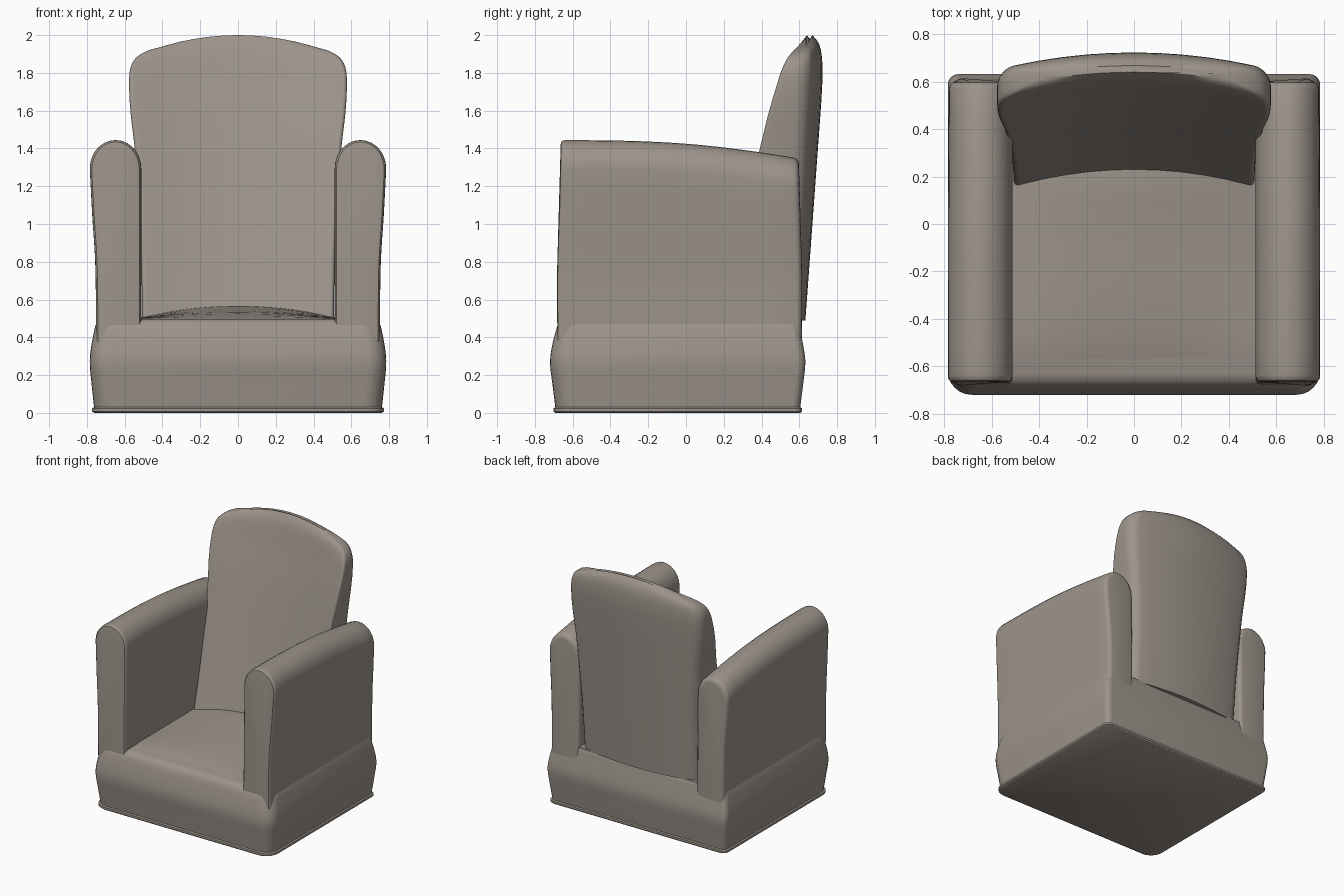
import bpy, bmesh
from math import sin, cos, pi, radians

cube = bpy.data.objects.get("Cube")
if cube:
    bpy.data.objects.remove(cube)

fabric = bpy.data.materials.new("taupe_fabric")
fabric.use_nodes = True
COLOR = (0.335, 0.295, 0.258, 1)
fabric.diffuse_color = COLOR
fabric.node_tree.nodes["Principled BSDF"].inputs["Base Color"].default_value = COLOR


def loft(name, rings, angle=40):
    """Skin a list of closed rings and cap both ends."""
    bm = bmesh.new()
    rows = [[bm.verts.new(p) for p in ring] for ring in rings]
    n = len(rows[0])
    for a, b in zip(rows, rows[1:]):
        for i in range(n):
            j = (i + 1) % n
            bm.faces.new((a[i], a[j], b[j], b[i]))
    bm.faces.new(rows[0][::-1])
    bm.faces.new(rows[-1])
    bmesh.ops.recalc_face_normals(bm, faces=bm.faces)
    mesh = bpy.data.meshes.new(name)
    bm.to_mesh(mesh)
    bm.free()
    mesh.materials.append(fabric)
    ob = bpy.data.objects.new(name, mesh)
    bpy.context.collection.objects.link(ob)
    bpy.ops.object.select_all(action='DESELECT')
    ob.select_set(True)
    bpy.context.view_layer.objects.active = ob
    bpy.ops.object.shade_smooth_by_angle(angle=radians(angle))
    return ob


def smooth(keys, t):
    """Interpolate (t, value...) keys with a Catmull-Rom curve."""
    k = max(i for i in range(len(keys) - 1) if keys[i][0] <= t or i == 0)
    a, b = keys[k], keys[k + 1]
    p, q = keys[max(k - 1, 0)], keys[min(k + 2, len(keys) - 1)]
    h = b[0] - a[0]
    s = (t - a[0]) / h
    out = []
    for c in range(1, len(a)):
        m0 = (b[c] - p[c]) / (b[0] - p[0]) * h
        m1 = (q[c] - a[c]) / (q[0] - a[0]) * h
        out.append((2*s**3 - 3*s*s + 1) * a[c] + (s**3 - 2*s*s + s) * m0
                   + (3*s*s - 2*s**3) * b[c] + (s**3 - s*s) * m1)
    return out


def steps(a, b, n):
    return [a + (b - a) * i / n for i in range(n + 1)]


# Plinth: bulging upholstered base with rounded corners and a thin bottom lip
def rounded_rect(w, front, back, z, r_front=0.1, r_back=0.045):
    pts = []
    for sx, y, r, start in ((1, front, r_front, -pi/2), (1, back, r_back, 0),
                            (-1, back, r_back, pi/2), (-1, front, r_front, pi)):
        cy = y + r if y == front else y - r
        for a in steps(start, start + pi/2, 6):
            pts.append((sx * (w - r) + r * cos(a), cy + r * sin(a), z))
    return pts


base_keys = [(0.03, 0.762, -0.692, 0.605), (0.15, 0.775, -0.707, 0.62),
             (0.27, 0.785, -0.72, 0.632), (0.36, 0.776, -0.708, 0.62),
             (0.46, 0.756, -0.682, 0.6)]
base = [rounded_rect(0.762, -0.693, 0.606, 0.0), rounded_rect(0.772, -0.702, 0.614, 0.008),
        rounded_rect(0.772, -0.702, 0.614, 0.024)]
base += [rounded_rect(*smooth(base_keys, z), z) for z in steps(0.03, 0.46, 14)]
base += [rounded_rect(0.745, -0.665, 0.597, 0.485), rounded_rect(0.72, -0.63, 0.59, 0.497)]
loft("base", base)

# Seat: crowned cushion rolling over the front edge
seat_keys = [(-0.685, 0.42), (-0.66, 0.462), (-0.6, 0.49), (-0.4, 0.525),
             (0, 0.55), (0.25, 0.565), (0.597, 0.5)]
seat_y = [-0.685, -0.675, -0.66, -0.63] + steps(-0.6, 0.597, 12)
seat = []
for x in steps(-0.53, 0.53, 14):
    edge = (x / 0.53) ** 2
    top = []
    for y in seat_y:
        z = smooth(seat_keys, y)[0]
        top.append((x, y, z - edge * max(0, z - 0.5)))
    seat.append([(x, -0.685, 0.3)] + top + [(x, 0.597, 0.3)])
loft("seat", seat)

# Arms: upright panels with a rolled top that slopes down to the rear
top_keys = [(-0.7, 1.445), (-0.3, 1.44), (0, 1.425), (0.3, 1.393), (0.62, 1.345)]
outer_keys = [(0.3, 0.752), (0.5, 0.752), (0.8, 0.756), (1.05, 0.772), (1.3, 0.785)]
bow_keys = [(0.3, 0.012), (0.75, 0.014), (1.1, 0.003), (1.5, -0.006)]


def arm_ring(side, y, inset):
    top = smooth(top_keys, y)[0] - inset
    shoulder = top - 0.15 + inset * 0.3
    pts = []
    for z in steps(0.3, shoulder, 10):
        pts.append((smooth(outer_keys, min(z, 1.3))[0] - inset, z))
    x_out, x_in = pts[-1][0], 0.512 + inset
    mid, rad = (x_out + x_in) / 2, (x_out - x_in) / 2
    for a in steps(0, pi, 14)[1:]:
        pts.append((mid + rad * cos(a), shoulder + (top - shoulder) * sin(a)))
    pts.append((x_in, 0.3))
    end = (y + 0.03) / 0.63
    return [(side * x, y + end * smooth(bow_keys, z)[0], z) for x, z in pts]


for side, label in ((1, "left"), (-1, "right")):
    stations = [(-0.668, 0.025), (-0.665, 0.01), (-0.655, 0.002)]
    stations += [(y, 0) for y in steps(-0.64, 0.57, 12)]
    stations += [(0.585, 0.004), (0.597, 0.016), (0.6, 0.03)]
    loft(label + "_arm", [arm_ring(side, y, i) for y, i in stations], 35)

# Backrest: reclined wedge, bowed in plan, tapering to a domed top
# keys: height, half width, front y, back y, drop of the corners
back_keys = [(0.49, 0.507, 0.21, 0.632, 0), (0.9, 0.515, 0.32, 0.662, 0),
             (1.38, 0.545, 0.445, 0.697, 0), (1.6, 0.57, 0.505, 0.713, 0),
             (1.75, 0.577, 0.55, 0.722, 0.005), (1.85, 0.568, 0.577, 0.722, 0.02),
             (1.93, 0.535, 0.6, 0.712, 0.045), (1.975, 0.475, 0.622, 0.692, 0.056),
             (2.0, 0.4, 0.64, 0.668, 0.06)]


def back_ring(z):
    w, front, rear, drop = smooth(back_keys, z)
    rf = min(0.025, (rear - front) * 0.3)
    rr = min(0.07, (rear - front) * 0.5)
    flat = rounded_rect(w, front, rear, z, rf, rr)
    # add points along the broad front and rear so the panel can bow
    half = len(flat) // 2
    rear_row = [(x, rear, z) for x in steps(w - rr, rr - w, 10)[1:-1]]
    front_row = [(x, front, z) for x in steps(rf - w, w - rf, 10)[1:-1]]
    ring = flat[:half] + rear_row + flat[half:] + front_row
    return [(x, y - 0.07 * (x / 0.57) ** 2, z - drop * (x / w) ** 2) for x, y, z in ring]


heights = steps(0.49, 1.75, 14) + steps(1.75, 2.0, 10)[1:]
loft("backrest", [back_ring(z) for z in heights], 35)
